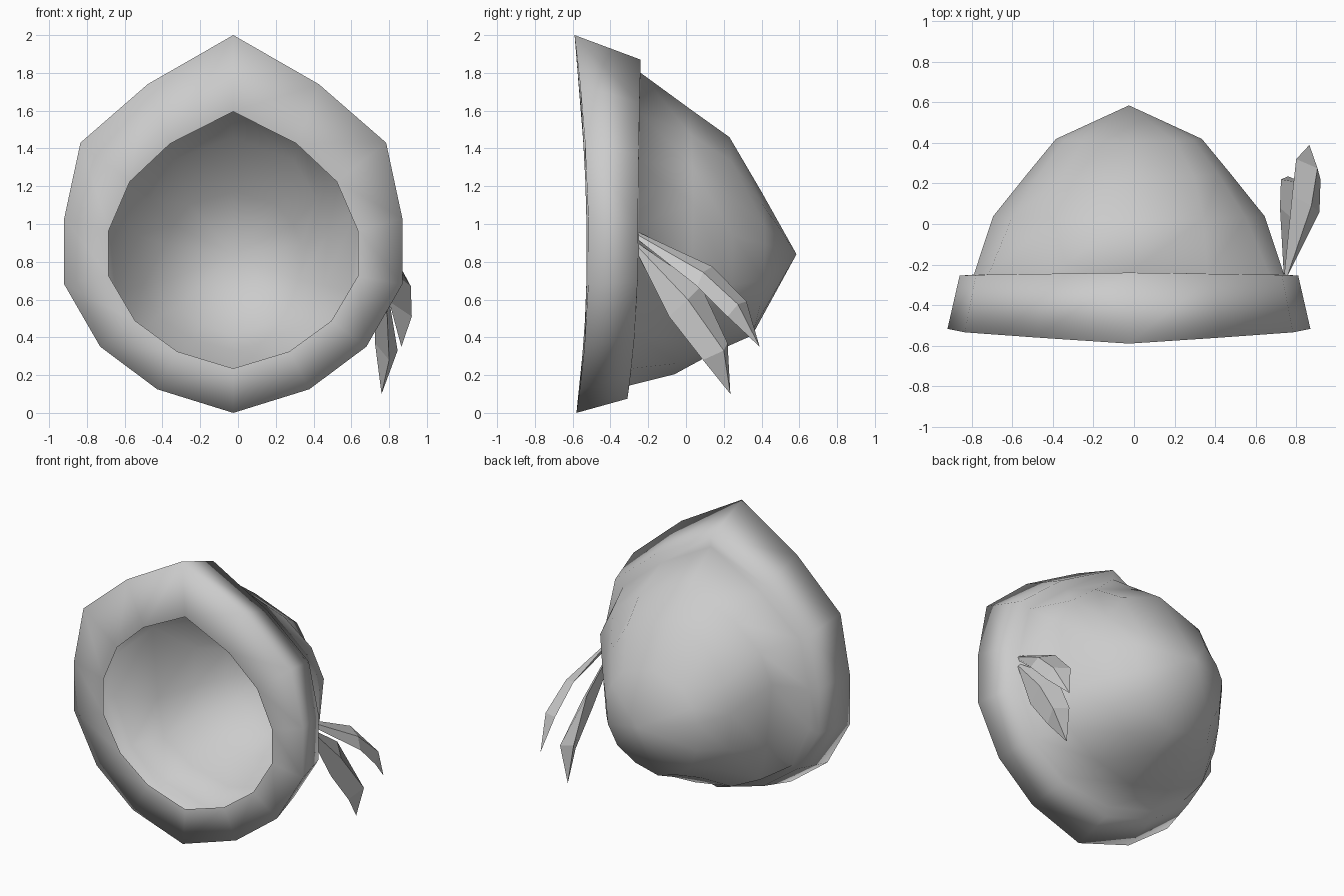
import bpy

cube = bpy.data.objects.get("Cube")
if cube:
    bpy.data.objects.remove(cube)

grey = bpy.data.materials.new("plain grey")
grey.use_nodes = True
grey.diffuse_color = (0.6, 0.6, 0.6, 1)
grey.node_tree.nodes["Principled BSDF"].inputs["Base Color"].default_value = (0.6, 0.6, 0.6, 1)

CX, CZ = -0.025, 0.84
# Unit half outlines, from the pointed top down to the bottom
BRIM = [(0, 1), (.506, .776), (.904, .509), (1, .164),
        (1, -.19), (.787, -.583), (.45, -.851), (0, -1)]
OPENING = BRIM[:2] + [(.83, .509)] + BRIM[3:]
BASE = BRIM[:5] + [(.81, -.62), (.45, -.87), (0, -1)]
CROWN = [(0, 1), (.55, .82), (.86, .61), (1, .35),
         (.93, -.32), (.82, -.71), (.45, -.91), (0, -1)]
BACK = [(0, 1), (.64, .8), (.88, .47), (1, .16),
        (.96, -.32), (.8, -.65), (.45, -.88), (0, -1)]


def ring(half, half_width, up, down, y_side, y_top, y_bottom):
    """Mirrored ring around the y axis whose top and bottom may lean forward or back."""
    points = []
    for x, z in half + [(-x, z) for x, z in half[-2:0:-1]]:
        height, y_end = (up, y_top) if z > 0 else (down, y_bottom)
        points.append((CX + x * half_width, y_side + (y_end - y_side) * z * z, CZ + z * height))
    return points


def loft(name, rings, tip, smooth):
    """Skin a list of equal rings and close the last one to a tip."""
    n = len(rings[0])
    verts = [p for r in rings for p in r] + [tip]
    faces = []
    for k in range(len(rings) - 1):
        for i in range(n):
            j = (i + 1) % n
            faces.append((k * n + i, k * n + j, (k + 1) * n + j, (k + 1) * n + i))
    last = (len(rings) - 1) * n
    faces += [(last + i, last + (i + 1) % n, len(verts) - 1) for i in range(n)]
    mesh = bpy.data.meshes.new(name)
    mesh.from_pydata(verts, [], faces)
    mesh.materials.append(grey)
    for p in mesh.polygons:
        p.use_smooth = smooth
    obj = bpy.data.objects.new(name, mesh)
    bpy.context.collection.objects.link(obj)


# Hood in one smooth skin: face opening, wide brim, step, then the rounded crown
loft("hood", [
    ring(OPENING, .66, .755, .605, -.525, -.555, -.555),
    ring(BRIM, .895, 1.16, .84, -.515, -.59, -.58),
    ring(BRIM, .835, 1.03, .765, -.255, -.24, -.31),
    ring(BASE, .765, .96, .695, -.25, -.24, -.30),
    ring(CROWN, .67, .77, .635, .04, .02, -.06),
    ring(BACK, .50, .62, .51, .25, .23, .17),
    ring(BACK, .36, .33, .43, .42, .40, .35),
], (CX, .585, .84), True)


def ribbon(name, start, sections, tip):
    """Folded leaf-shaped ribbon tail with flat faces."""
    x, y, z = start
    knot = [(x, y, z + .015), (x + .015, y, z), (x, y - .005, z - .02)]
    loft(name, [knot] + sections, tip, False)


# Two ribbon tails tied at the left side
ribbon("upper_ribbon", (.74, -.26, .945),
       [[(.78, .14, .775), (.875, .09, .745), (.915, .06, .67)],
        [(.80, .32, .59), (.905, .275, .575), (.92, .22, .51)]],
       (.865, .39, .35))
ribbon("lower_ribbon", (.74, -.265, .89),
       [[(.72, .08, .67), (.80, .01, .60), (.79, -.09, .51)],
        [(.725, .22, .37), (.845, .20, .33), (.80, .09, .28)]],
       (.76, .235, .10))
